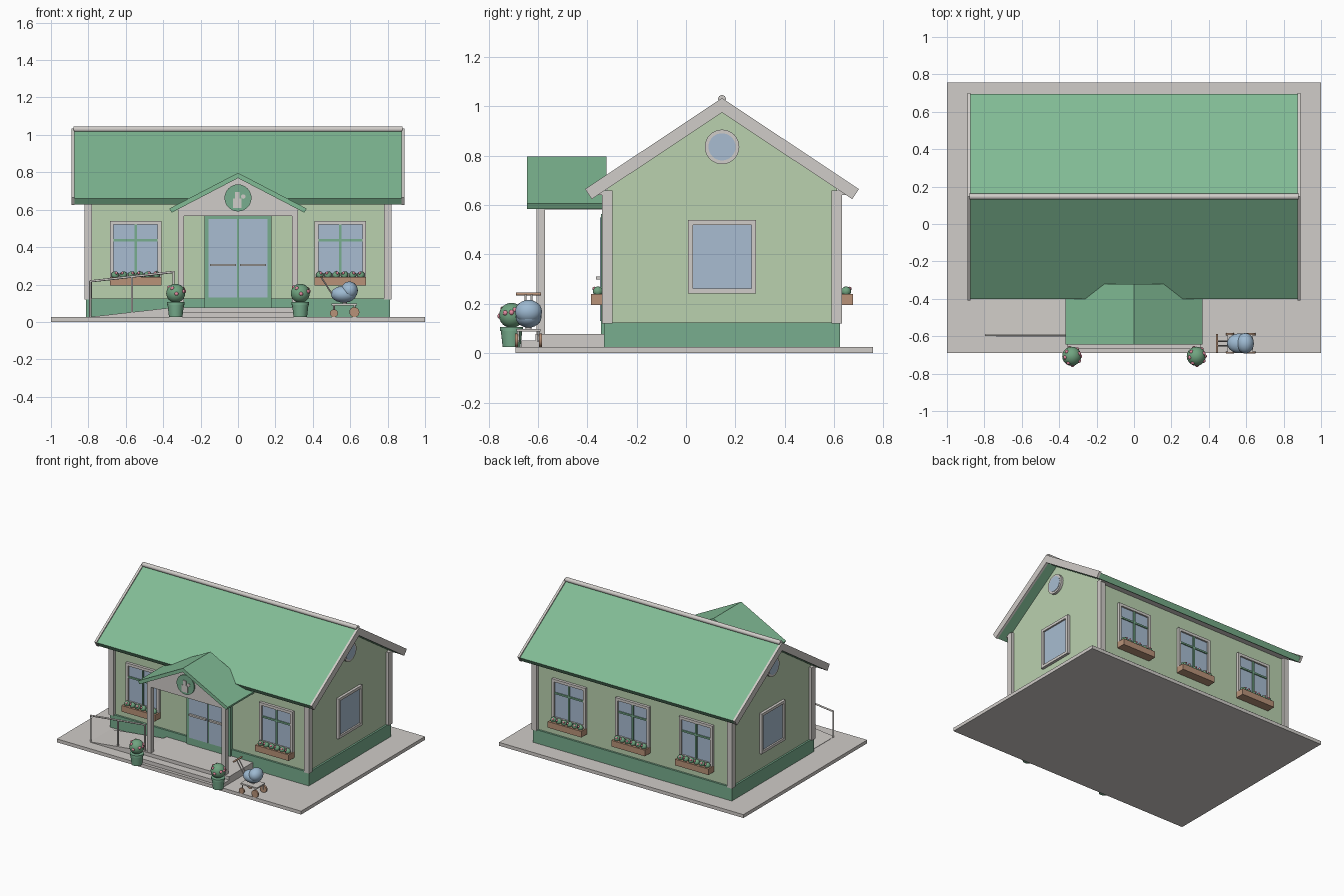
import bpy, bmesh, math
from mathutils import Matrix, Vector

cube = bpy.data.objects.get("Cube")
if cube:
    bpy.data.objects.remove(cube)


def material(name, *rgb):
    lin = [((c / 255 + 0.055) / 1.055) ** 2.4 for c in rgb] + [1]
    m = bpy.data.materials.new(name)
    m.use_nodes = True
    m.diffuse_color = lin
    m.node_tree.nodes["Principled BSDF"].inputs["Base Color"].default_value = lin
    return m


WALL = material("pale green wall", 186, 209, 175)
TRIM = material("green trim", 120, 174, 142)
ROOF = material("roof green", 129, 187, 149)
GREY = material("warm grey", 208, 204, 200)
GLASS = material("window glass", 168, 188, 209)
WOOD = material("brown wood", 184, 146, 120)
LEAF = material("foliage green", 112, 164, 128)
PINK = material("flower pink", 226, 140, 160)
BLUE = material("stroller blue", 158, 186, 210)
I = Matrix.Identity(4)


def finish(name, bm, mat, M=I, smooth=False):
    bmesh.ops.recalc_face_normals(bm, faces=bm.faces)
    for f in bm.faces:
        f.smooth = smooth and len(f.verts) <= 4
    me = bpy.data.meshes.new(name)
    bm.to_mesh(me)
    bm.free()
    me.materials.append(mat)
    ob = bpy.data.objects.new(name, me)
    ob.matrix_world = M
    bpy.context.collection.objects.link(ob)
    return ob


def box(name, x, y, z, mat, M=I):
    """Box from (low, high) pairs."""
    bm = bmesh.new()
    bmesh.ops.create_cube(bm, size=1)
    for v in bm.verts:
        v.co = [(lo + hi) / 2 + c * (hi - lo) for c, (lo, hi) in zip(v.co, (x, y, z))]
    return finish(name, bm, mat, M)


def prism(name, pts, axis, a, b, mat):
    """Profile in (y,z) or (x,z), extruded along x or y."""
    bm = bmesh.new()
    place = (lambda u, v, c: (c, u, v)) if axis == "x" else (lambda u, v, c: (u, c, v))
    face = bm.faces.new([bm.verts.new(place(u, v, a)) for u, v in pts])
    ext = bmesh.ops.extrude_face_region(bm, geom=[face])["geom"]
    move = Vector((b - a, 0, 0) if axis == "x" else (0, b - a, 0))
    bmesh.ops.translate(bm, vec=move, verts=[e for e in ext if isinstance(e, bmesh.types.BMVert)])
    return finish(name, bm, mat)


def rod(name, a, b, r, mat, r2=None, M=I, sides=16):
    a, b = Vector(a), Vector(b)
    bm = bmesh.new()
    bmesh.ops.create_cone(bm, cap_ends=True, segments=sides, radius1=r,
                          radius2=r if r2 is None else r2, depth=(b - a).length)
    turn = (b - a).to_track_quat("Z", "Y").to_matrix().to_4x4()
    bm.transform(Matrix.Translation((a + b) / 2) @ turn)
    return finish(name, bm, mat, M, True)


def ball(name, c, size, mat, M=I, detail=2):
    bm = bmesh.new()
    bmesh.ops.create_icosphere(bm, subdivisions=detail, radius=1)
    size = size if isinstance(size, tuple) else (size,) * 3
    bm.transform(Matrix.Translation(c) @ Matrix.Diagonal((*size, 1)))
    return finish(name, bm, mat, M, True)


def chevron(mid, apex, half, slope, t):
    """Gable roof profile with square-cut eaves."""
    k = math.hypot(1, slope)
    out, low = apex - slope * half, t / k
    inner = half - low * slope
    return [(mid - half, out), (mid, apex), (mid + half, out),
            (mid + inner, out - low), (mid, apex - t * k), (mid - inner, out - low)]


# Ground slab, plinth and walls
MID, DEEP = 0.146, 0.465
FRONT, BACK = MID - DEEP, MID + DEEP
box("ground_slab", (-1, 1), (-0.69, 0.757), (0, 0.025), GREY)
box("plinth", (-0.813, 0.813), (FRONT - 0.014, BACK + 0.014), (0.02, 0.125), TRIM)
prism("house_walls", [(FRONT, 0.12), (BACK, 0.12), (BACK, 0.675), (MID, 0.985), (FRONT, 0.675)],
      "x", -0.8, 0.8, WALL)
for sx in (-1, 1):
    for y in (FRONT, BACK):
        box("corner_post", (sx * 0.8 - 0.02, sx * 0.8 + 0.02), (y - 0.021, y + 0.021), (0.12, 0.66), GREY)

# Main roof
prism("main_roof", chevron(MID, 1.025, 0.548, 0.665, 0.04), "x", -0.875, 0.875, ROOF)
for sx in (-1, 1):
    prism("barge_board", chevron(MID, 1.034, 0.555, 0.665, 0.049), "x", sx * 0.873, sx * 0.89, GREY)
rod("ridge_cap", (-0.88, MID, 1.03), (0.88, MID, 1.03), 0.016, GREY)
for y in (FRONT - 0.055, BACK):
    box("soffit", (-0.82, 0.82), (y, y + 0.055), (0.642, 0.655), GREY)


# Windows, modelled facing -y on the wall plane
def window(M, w, h, detailed):
    a, b, t = w / 2, h / 2, 0.02
    for s in (-1, 1):
        box("window_side_frame", sorted((s * a, s * (a - t))), (-0.02, 0.005), (-b, b), GREY, M)
        box("window_cross_frame", (-a + t, a - t), (-0.02, 0.005), sorted((s * b, s * (b - t))), GREY, M)
    box("window_glass", (-a + t, a - t), (-0.008, 0.005), (-b + t, b - t), GLASS, M)
    if not detailed:
        return
    box("window_mullion", (-0.006, 0.006), (-0.016, 0), (-b + t, b - t), TRIM, M)
    box("window_transom", (-a + t, a - t), (-0.016, 0), (0.04, 0.052), TRIM, M)
    box("flower_box", (-a, a), (-0.066, 0), (-b - 0.045, -b), WOOD, M)
    for i in range(6):
        x = (i - 2.5) * 0.044
        ball("box_plant", (x, -0.038, -b + 0.01), 0.021, LEAF, M)
        ball("box_flower", (x + 0.006 * (-1) ** i, -0.053, -b + 0.021), 0.009, PINK, M, 1)


def spot(x, y, z, turn):
    return Matrix.Translation((x, y, z)) @ Matrix.Rotation(math.radians(turn), 4, "Z")


for x in (-0.547, 0.547):
    window(spot(x, FRONT, 0.39, 0), 0.275, 0.3, True)
for x in (-0.52, 0, 0.52):
    window(spot(x, BACK, 0.39, 180), 0.275, 0.3, True)
for s in (-1, 1):
    window(spot(s * 0.8, MID, 0.391, s * 90), 0.277, 0.297, False)
    gable = spot(s * 0.8, MID, 0.836, s * 90)
    rod("round_window_frame", (0, 0.005, 0), (0, -0.018, 0), 0.07, GREY, M=gable, sides=32)
    rod("round_window_glass", (0, 0, 0), (0, -0.021, 0), 0.055, GLASS, M=gable, sides=32)

# Double door
box("door_frame", (-0.18, 0.18), (FRONT - 0.025, FRONT), (0.075, 0.565), TRIM)
for s in (-1, 1):
    box("door_glass", sorted((s * 0.006, s * 0.157)), (FRONT - 0.03, FRONT), (0.13, 0.55), GLASS)
    box("door_push_bar", sorted((s * 0.012, s * 0.15)), (FRONT - 0.045, FRONT - 0.028), (0.298, 0.31), GREY)

# Porch with deck, step and ramp
box("porch_deck", (-0.355, 0.355), (-0.61, FRONT), (0.02, 0.077), GREY)
box("porch_step", (-0.355, 0.355), (-0.668, -0.6), (0.02, 0.052), GREY)
prism("access_ramp", [(-0.79, 0.02), (-0.35, 0.02), (-0.35, 0.077), (-0.79, 0.027)], "y", -0.605, -0.36, GREY)
prism("porch_roof", chevron(0, 0.797, 0.367, 0.52, 0.025), "y", -0.645, -0.322, ROOF)
prism("porch_gable", [(-0.32, 0.565), (0.32, 0.565), (0.32, 0.607), (0, 0.774), (-0.32, 0.607)],
      "y", -0.606, -0.571, GREY)
for s in (-1, 1):
    side = sorted((s * 0.288, s * 0.321))
    box("porch_post", side, (-0.605, -0.571), (0.07, 0.57), GREY)
    box("porch_side_beam", side, (-0.572, FRONT), (0.582, 0.61), GREY)

# Gable medallion with a small bottle shape
rod("medallion", (0, -0.6, 0.663), (0, -0.615, 0.663), 0.072, TRIM, sides=32)
box("bottle_body", (-0.026, 0.02), (-0.621, -0.61), (0.61, 0.66), GREY)
box("bottle_neck", (-0.016, 0.008), (-0.621, -0.61), (0.66, 0.695), GREY)
rod("medallion_dot", (0.028, -0.61, 0.67), (0.028, -0.62, 0.67), 0.012, GREY)

# Ramp handrail
RAIL_Y = -0.593
tops = [(-0.79, 0.217, 0.025), (-0.567, 0.241, 0.045), (-0.345, 0.267, 0.07)]
for x, top, foot in tops:
    rod("rail_post", (x, RAIL_Y, foot), (x, RAIL_Y, top), 0.006, GREY)
    ball("rail_joint", (x, RAIL_Y, top), 0.006, GREY)
rod("handrail", (tops[0][0], RAIL_Y, tops[0][1]), (tops[2][0], RAIL_Y, tops[2][1]), 0.006, GREY)

# Potted shrubs with flowers
for s in (-1, 1):
    M = Matrix.Translation((s * 0.333, -0.707, 0))
    rod("plant_pot", (0, 0, 0.025), (0, 0, 0.095), 0.036, TRIM, 0.044, M, 24)
    rod("plant_pot_rim", (0, 0, 0.09), (0, 0, 0.106), 0.047, TRIM, M=M, sides=24)
    ball("shrub", (0, 0, 0.153), 0.051, LEAF, M, 3)
    for i in range(9):
        turn, lift = i * 2.4, math.sin(i * 1.9) * 0.5 + 0.25
        flat = 0.047 * math.cos(lift)
        ball("shrub_flower", (flat * math.cos(turn), flat * math.sin(turn), 0.153 + 0.047 * math.sin(lift)),
             0.011, PINK, M)

# Baby stroller
M = Matrix.Translation((0.57, -0.638, 0))
ball("stroller_bassinet", (-0.005, 0, 0.148), (0.068, 0.053, 0.045), BLUE, M, 3)
ball("stroller_hood", (0.025, 0, 0.168), (0.046, 0.055, 0.048), BLUE, M, 3)
box("stroller_chassis", (-0.07, 0.065), (-0.048, 0.048), (0.088, 0.098), GREY, M)
rod("stroller_stem", (0, 0, 0.09), (0, 0, 0.12), 0.012, GREY, M=M)
rod("stroller_handle_bar", (-0.126, -0.05, 0.24), (-0.126, 0.05, 0.24), 0.006, WOOD, M=M)
for s in (-1, 1):
    rod("stroller_handle_arm", (-0.126, s * 0.012, 0.24), (-0.055, s * 0.012, 0.13), 0.004, GREY, M=M)
    for x, r in ((-0.057, 0.021), (0.052, 0.027)):
        rod("stroller_wheel", (x, s * 0.043, 0.025 + r), (x, s * 0.055, 0.025 + r), r, WOOD, M=M, sides=20)
        rod("stroller_leg", (x, s * 0.042, 0.025 + r), (x, s * 0.042, 0.092), 0.005, GREY, M=M)
